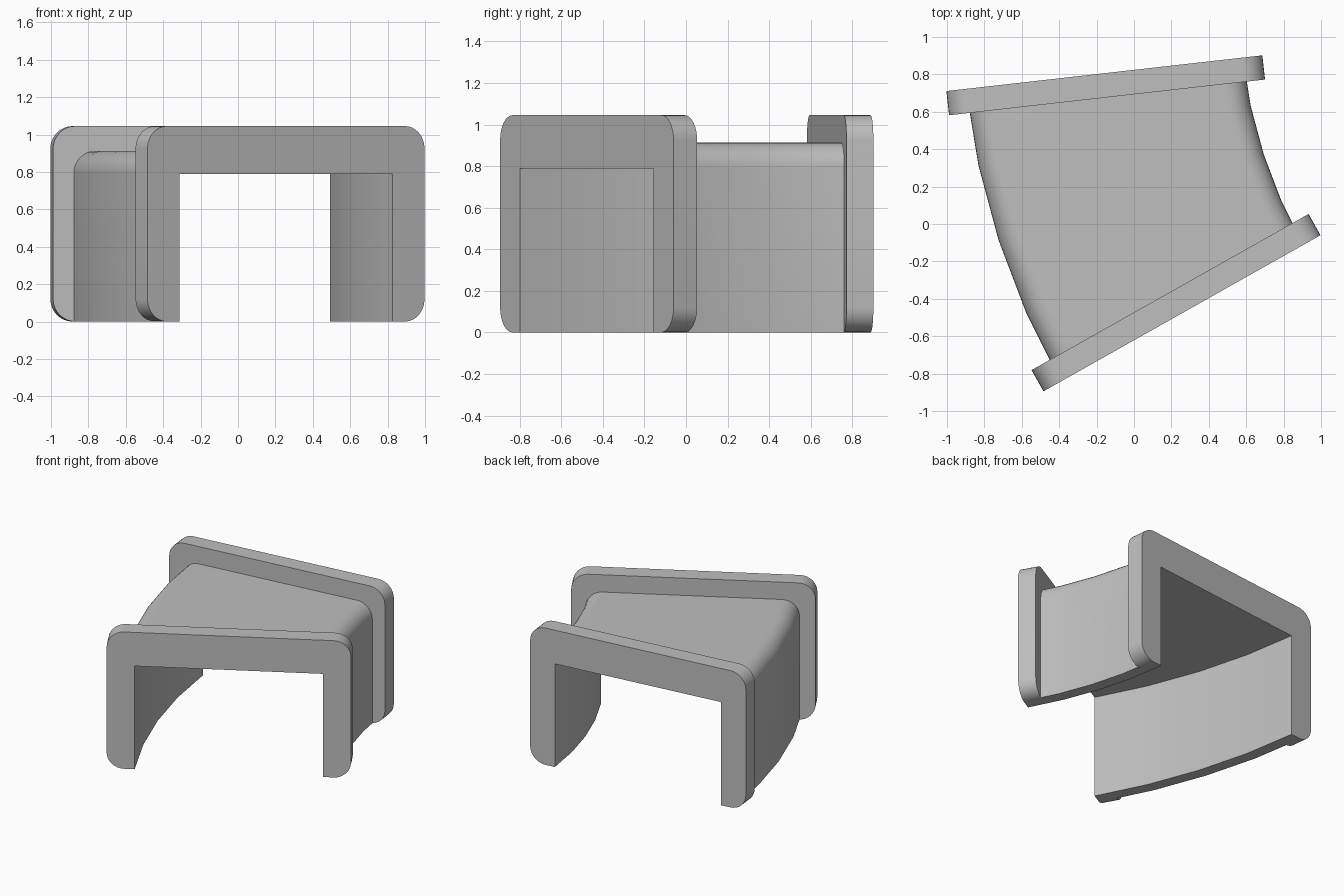
import bpy, bmesh, math
from mathutils import Vector

if "Cube" in bpy.data.objects:
    bpy.data.objects.remove(bpy.data.objects["Cube"], do_unlink=True)

grey = bpy.data.materials.new("plain grey")
grey.use_nodes = True
grey.diffuse_color = (0.52, 0.52, 0.52, 1)
grey.node_tree.nodes["Principled BSDF"].inputs["Base Color"].default_value = (0.52, 0.52, 0.52, 1)

# Sweep centre, radius and end angles of the bent channel
PIVOT = Vector((3.21, 1.187, 0))
RADIUS = 3.39
BACK, FRONT = math.radians(6.45), math.radians(29.4)
BENDS = 4
STEP = (FRONT - BACK) / BENDS
THICK = 0.13                          # flange thickness
SHIFT = THICK * math.tan(STEP / 2)    # drift of the wall across a flange
INNER_W, INNER_H = 0.655, 0.788
BODY_W, BODY_H = 0.745, 0.913
FLANGE_W, FLANGE_H = 0.85, 1.045
ROUND = 0.12


def radial(angle):
    return Vector((math.cos(angle), math.sin(angle), 0))


def corner(cx, cz, start, steps=8):
    """Quarter-round going clockwise from the start angle in degrees."""
    return [(cx + ROUND * math.cos(a), cz + ROUND * math.sin(a))
            for a in (math.radians(start - 90 * i / steps) for i in range(steps + 1))]


def u_profile(w, h, round_feet, shift=0):
    """Upside-down U: outer outline, then the opening moved by shift."""
    left = corner(ROUND - w, ROUND, 270) if round_feet else [(-w, 0)]
    right = corner(w - ROUND, ROUND, 0) if round_feet else [(w, 0)]
    outer = left + corner(ROUND - w, h - ROUND, 180) + corner(w - ROUND, h - ROUND, 90) + right
    opening = [(INNER_W, 0), (INNER_W, INNER_H), (-INNER_W, INNER_H), (-INNER_W, 0)]
    return outer + [(x + shift, z) for x, z in opening]


def loft(name, sections):
    """Skin a list of (centre, direction, profile) sections."""
    bm = bmesh.new()
    rings = [[bm.verts.new(c + d * x + Vector((0, 0, z))) for x, z in prof]
             for c, d, prof in sections]
    for a, b in zip(rings, rings[1:]):
        for i in range(len(a)):
            j = (i + 1) % len(a)
            bm.faces.new((a[i], a[j], b[j], b[i]))
    bm.faces.new(rings[0])
    bm.faces.new(rings[-1])
    bmesh.ops.recalc_face_normals(bm, faces=bm.faces)
    mesh = bpy.data.meshes.new(name)
    bm.to_mesh(mesh)
    bm.free()
    mesh.materials.append(grey)
    obj = bpy.data.objects.new(name, mesh)
    bpy.context.collection.objects.link(obj)
    bpy.ops.object.select_all(action='DESELECT')
    obj.select_set(True)
    bpy.context.view_layer.objects.active = obj
    bpy.ops.object.shade_smooth_by_angle(angle=math.radians(30))


def end_frame(angle, sign):
    """Outer face centre, width direction and inward step of an end."""
    d = radial(angle)
    return PIVOT - d * RADIUS, d, Vector((-d.y, d.x, 0)) * sign * THICK


back, front = end_frame(BACK, -1), end_frame(FRONT, 1)

# Straight flanges at both ends
for name, (c, d, inward) in (("back_flange", back), ("front_flange", front)):
    loft(name, [(c, d, u_profile(FLANGE_W, FLANGE_H, True)),
                (c + inward, d, u_profile(FLANGE_W, FLANGE_H, True, SHIFT))])

# Bent channel between the flanges
body = u_profile(BODY_W, BODY_H, False)
sections = [(back[0] + back[2] + back[1] * SHIFT, back[1], body)]
for i in range(1, BENDS):
    d = radial(BACK + STEP * i)
    sections.append((PIVOT - d * RADIUS, d, body))
sections.append((front[0] + front[2] + front[1] * SHIFT, front[1], body))
loft("channel_body", sections)
